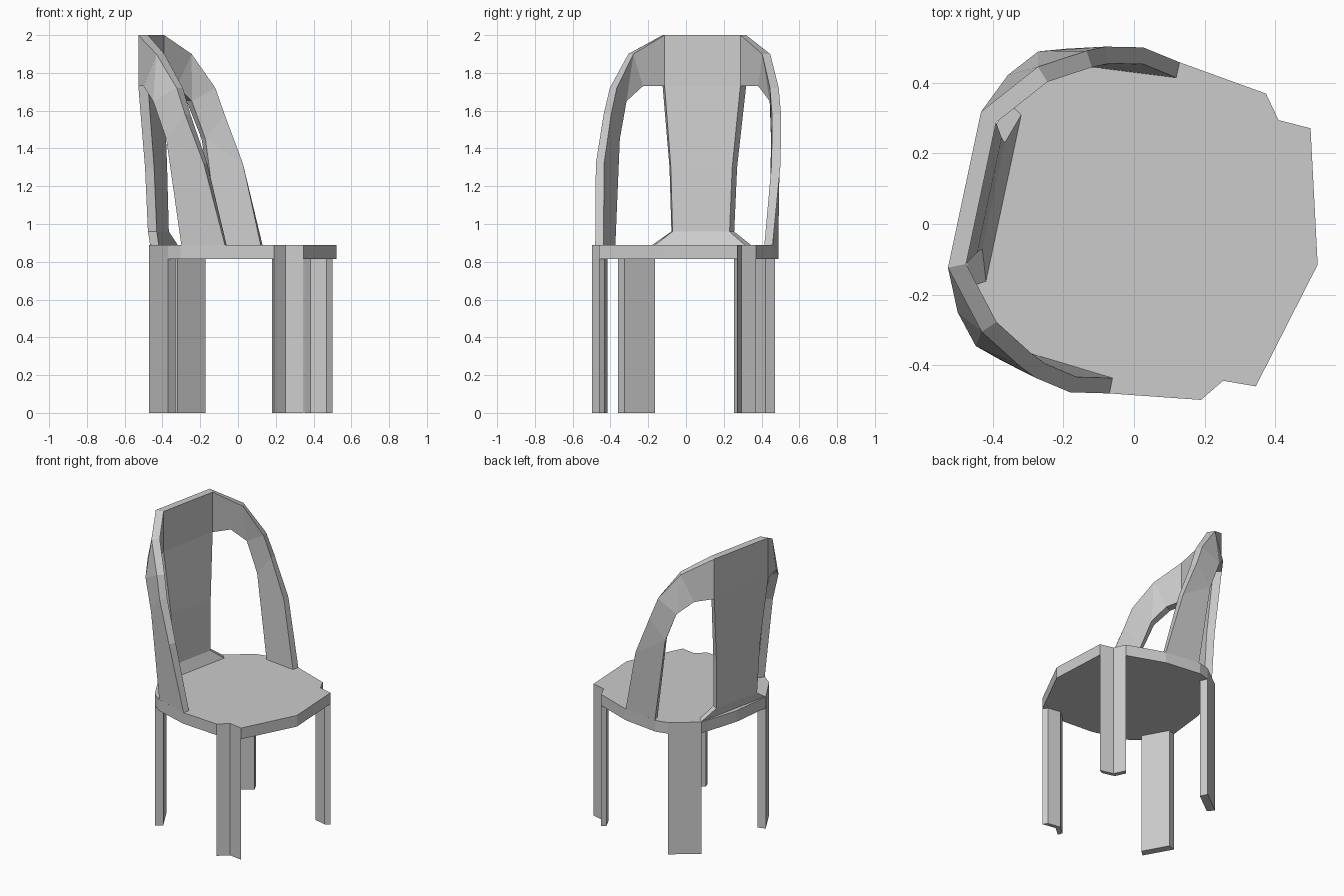
import bpy, bmesh
from mathutils import Matrix

cube = bpy.data.objects.get("Cube")
if cube:
    bpy.data.objects.remove(cube, do_unlink=True)

# Plain grey finish
grey = bpy.data.materials.new("plain_grey")
grey.use_nodes = True
grey.diffuse_color = (0.6, 0.6, 0.6, 1)
grey.node_tree.nodes["Principled BSDF"].inputs["Base Color"].default_value = (0.6, 0.6, 0.6, 1)

# The chair is designed facing +x, then turned to its final heading
PLACE = Matrix.Translation((0.025, -0.01, 0)) @ Matrix.Rotation(-0.209, 4, "Z")
SEAT_BOTTOM, SEAT_TOP = 0.815, 0.89
SIDES = (1, -1)


def finish(bm, name):
    bmesh.ops.recalc_face_normals(bm, faces=bm.faces)
    bm.transform(PLACE)
    mesh = bpy.data.meshes.new(name)
    bm.to_mesh(mesh)
    bm.free()
    mesh.materials.append(grey)
    obj = bpy.data.objects.new(name, mesh)
    bpy.context.scene.collection.objects.link(obj)
    return obj


def prism(name, outline, low, high):
    """Upright solid over a plan outline."""
    bm = bmesh.new()
    base = bm.faces.new([bm.verts.new((x, y, low)) for x, y in outline])
    moved = bmesh.ops.extrude_face_region(bm, geom=[base], use_keep_orig=True)["geom"]
    for v in moved:
        if isinstance(v, bmesh.types.BMVert):
            v.co.z = high
    return finish(bm, name)


def mirrored(points, side):
    return [(x, y * side) for x, y in points]


def leg(name, outer, inset, side, low_end):
    """Folded plate whose outside follows the seat edge."""
    inner = [(x * inset, y * inset) for x, y in reversed(outer)]
    return prism(name, mirrored(outer + inner, side), low_end, SEAT_BOTTOM)


# Seat, with notches at the folded front legs
front_edge = [(0.407, 0.374), (0.313, 0.378), (0.263, 0.444)]
rear_edge = [(-0.314, 0.424), (-0.449, 0.269)]
half = front_edge + [(0.005, 0.48), (-0.24, 0.46)] + rear_edge
outline = [(0.507, 0)] + half + [(-0.475, 0)] + mirrored(half[::-1], -1)
prism("seat", outline, SEAT_BOTTOM, SEAT_TOP)

# Legs
for side, word in zip(SIDES, ("left", "right")):
    leg("front_leg_" + word, front_edge, 0.935, side, 0)
    leg("rear_leg_" + word, rear_edge, 0.9, side, 0)

# Backrest: curved shell with a top rim, two arms and a centre panel
rim = [(0.005, 0.48, SEAT_TOP), (-0.105, 0.50, 1.32), (-0.21, 0.48, 1.58),
       (-0.26, 0.457, 1.72), (-0.386, 0.384, 1.9), (-0.517, 0.226, 2.0)]
opening = [(-0.235, 0.46, SEAT_TOP), (-0.318, 0.451, 1.45), (-0.394, 0.427, 1.65),
           (-0.464, 0.344, 1.73), (-0.517, 0.226, 1.73)]
panel = [(-0.49, 0.183, 1.3), (-0.477, 0.17, 0.96), (-0.445, 0.266, SEAT_TOP)]

bm = bmesh.new()
panel_edges = []
for side in SIDES:
    R, I, P = ([bm.verts.new((x, y * side, z)) for x, y, z in pts]
               for pts in (rim, opening, panel))
    for face in ((R[0], R[1], I[1], I[0]), (R[1], R[2], I[1]),
                 (R[2], R[3], I[2], I[1]), (R[3], R[4], I[2]),
                 (R[4], I[3], I[2]), (R[4], R[5], I[4], I[3])):
        bm.faces.new(face)
    panel_edges.append([R[5], I[4]] + P)
left, right = panel_edges
for i in range(len(left) - 1):
    bm.faces.new((left[i], left[i + 1], right[i + 1], right[i]))

# Give the shell thickness towards the seat
border = [e for e in bm.edges if e.is_boundary]
inner = {v: bm.verts.new((v.co.x * 0.907, v.co.y * 0.907, v.co.z)) for v in list(bm.verts)}
for face in list(bm.faces):
    bm.faces.new([inner[v] for v in reversed(face.verts)])
for edge in border:
    a, b = edge.verts
    bm.faces.new((a, b, inner[b], inner[a]))
finish(bm, "backrest")
